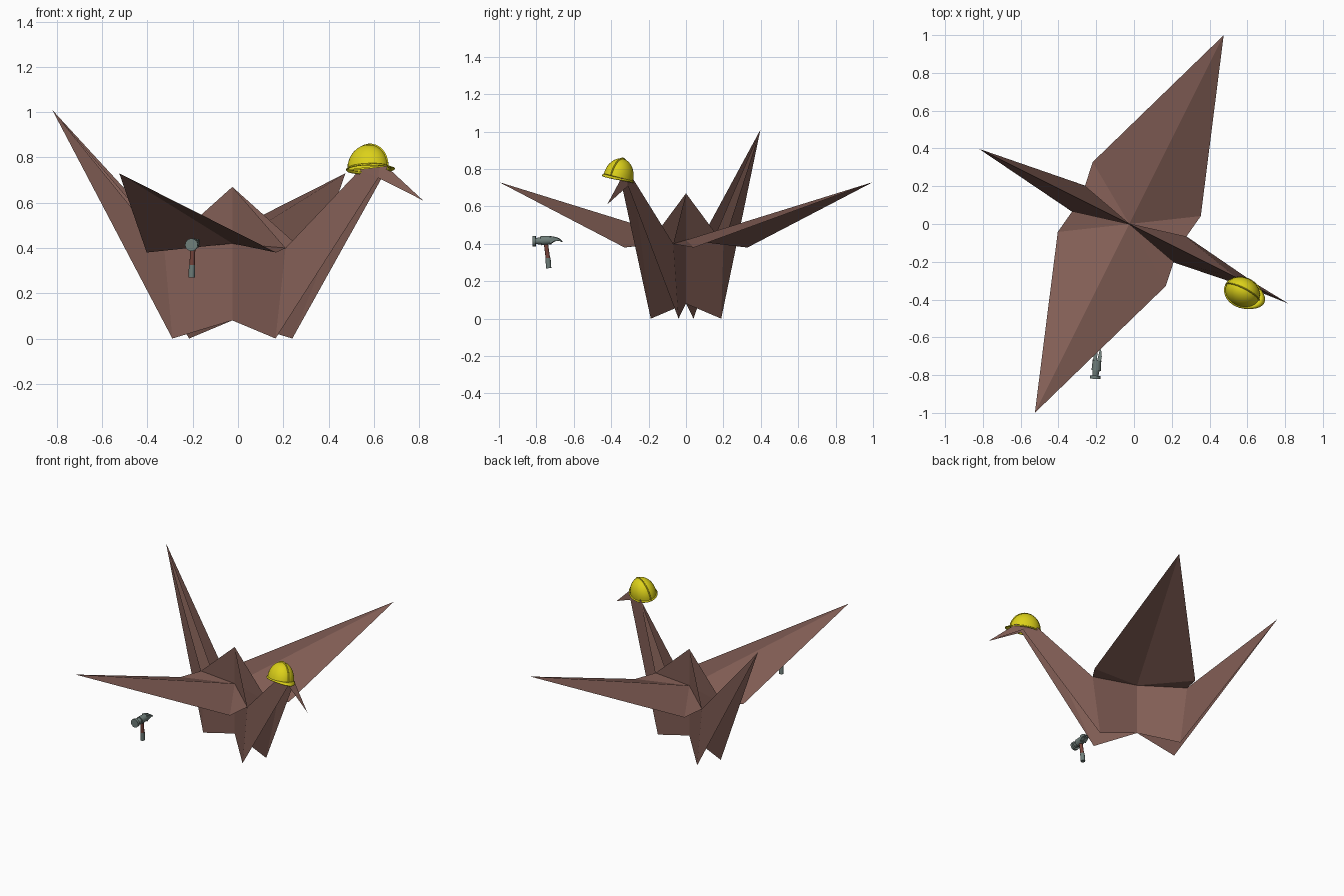
import bpy, bmesh, math
from mathutils import Matrix, Vector

cube = bpy.data.objects.get("Cube")
if cube:
    bpy.data.objects.remove(cube, do_unlink=True)


def material(name, rgb):
    m = bpy.data.materials.new(name)
    m.use_nodes = True
    m.diffuse_color = (*rgb, 1)
    m.node_tree.nodes["Principled BSDF"].inputs["Base Color"].default_value = (*rgb, 1)
    return m


PAPER = material("brown paper", (0.22, 0.11, 0.09))
YELLOW = material("helmet yellow", (0.72, 0.64, 0.01))
STEEL = material("grey steel", (0.16, 0.21, 0.195))
WOOD = material("handle wood", (0.19, 0.06, 0.045))

# Bird frame: u runs toward the head, v toward the left wing
U = Vector((0.894, -0.447, 0))
V = Vector((0.447, 0.894, 0))
FRAME = Matrix((U, V, (0, 0, 1))).transposed().to_4x4()
FRAME.translation = (-0.025, 0, 0)


def finish(name, bm, mat, matrix=None, smooth=False):
    if matrix:
        bm.transform(matrix)
    bmesh.ops.recalc_face_normals(bm, faces=bm.faces)
    mesh = bpy.data.meshes.new(name)
    bm.to_mesh(mesh)
    bm.free()
    mesh.materials.append(mat)
    ob = bpy.data.objects.new(name, mesh)
    bpy.context.collection.objects.link(ob)
    if smooth:
        bpy.ops.object.select_all(action="DESELECT")
        ob.select_set(True)
        bpy.context.view_layer.objects.active = ob
        bpy.ops.object.shade_smooth_by_angle(angle=math.radians(40))
    return ob


def paper(name, faces, u_signs=(1,), v_signs=(1, -1)):
    """Folded sheet: faces mirrored over the given sides."""
    bm = bmesh.new()
    for su in u_signs:
        for sv in v_signs:
            for face in faces:
                bm.faces.new([bm.verts.new((p[0] * su, p[1] * sv, p[2])) for p in face])
    bmesh.ops.remove_doubles(bm, verts=bm.verts, dist=0.0005)
    return finish(name, bm, PAPER, FRAME)


# Shared fold points
foot = (0.255, 0.083, 0)
base = (0.30, 0.074, 0.40)
bottom = (0, 0, 0.08)
middle = (0, 0, 0.42)
peak = (0, 0, 0.67)
corner = (0.32, 0.207, 0.38)
wing_tip = (0, 1.118, 0.73)
tail_tip = (0.89, 0, 1.01)
nape = (0.63, 0, 0.745)
crown = (0.73, 0, 0.787)
cheek = (0.73, 0.018, 0.71)
beak_tip = (0.943, 0, 0.61)

BOTH = (1, -1)
paper("body_sides", [(bottom, foot, base, middle)], BOTH)
paper("back_hump", [(peak, middle, base)], BOTH)
for label, side in (("left", 1), ("right", -1)):
    paper(label + "_wing", [(middle, corner, wing_tip), (middle, base, corner)], BOTH, (side,))
paper("tail", [(foot, tail_tip, base), (foot, bottom, tail_tip)], (-1,))
paper("neck", [(foot, cheek, nape, base), (foot, bottom, nape), (foot, nape, cheek)])
paper("head", [(nape, cheek, crown), (crown, cheek, beak_tip)])

# Helmet frame, tipped a little to one side
up = Vector((0, 0.25, 1)).normalized()
fwd = (U - up * U.dot(up)).normalized()
HELMET = Matrix((fwd, up.cross(fwd), up)).transposed().to_4x4()
HELMET.translation = (0.575, -0.362, 0.753)


def half_ellipsoid(name, size):
    bm = bmesh.new()
    bmesh.ops.create_uvsphere(bm, u_segments=32, v_segments=16, radius=1)
    low = [v for v in bm.verts if v.co.z < -0.01]
    bmesh.ops.delete(bm, geom=low, context="VERTS")
    return finish(name, bm, YELLOW, HELMET @ Matrix.Diagonal((*size, 1)), True)


half_ellipsoid("helmet_shell", (0.095, 0.077, 0.105))
half_ellipsoid("helmet_ridge", (0.1, 0.011, 0.111))

# Helmet brim, longer in front
bm = bmesh.new()
rings = [[], []]
for i in range(32):
    a = 2 * math.pi * i / 32
    c, s = math.cos(a), math.sin(a)
    visor = max(c, 0) ** 2
    rings[0].append(bm.verts.new((0.093 * c, 0.075 * s, 0.004)))
    rings[1].append(bm.verts.new(((0.102 + 0.026 * visor) * c, 0.084 * s, -0.004 - 0.006 * visor)))
for i in range(32):
    j = (i + 1) % 32
    bm.faces.new((rings[0][i], rings[0][j], rings[1][j], rings[1][i]))
brim = finish("helmet_brim", bm, YELLOW, HELMET, True)
brim.modifiers.new("thickness", "SOLIDIFY").thickness = 0.005


def rod(name, start, end, r1, r2, mat):
    a, b = Vector(start), Vector(end)
    bm = bmesh.new()
    bmesh.ops.create_cone(bm, cap_ends=True, segments=16, radius1=r1, radius2=r2, depth=(b - a).length)
    turn = (b - a).to_track_quat("Z", "Y").to_matrix().to_4x4()
    return finish(name, bm, mat, Matrix.Translation((a + b) / 2) @ turn, True)


# Hammer
rod("hammer_handle", (-0.199, -0.750, 0.41), (-0.203, -0.738, 0.32), 0.011, 0.012, WOOD)
rod("hammer_grip", (-0.203, -0.738, 0.325), (-0.205, -0.734, 0.27), 0.014, 0.014, STEEL)
rod("hammer_face", (-0.206, -0.82, 0.414), (-0.205, -0.803, 0.414), 0.028, 0.028, STEEL)
rod("hammer_neck", (-0.205, -0.805, 0.414), (-0.201, -0.77, 0.417), 0.016, 0.02, STEEL)
rod("hammer_socket", (-0.2, -0.775, 0.417), (-0.196, -0.72, 0.42), 0.025, 0.023, STEEL)

# Claw: two curved tapering tines
HAMMER = Matrix.Translation((-0.196, -0.725, 0.42)) @ Matrix.Rotation(-0.15, 4, "Z")
sections = [(0, 0.021, 0.02, 0), (0.025, 0.022, 0.011, 0.006), (0.046, 0.018, 0.006, 0.003), (0.063, 0.012, 0.002, -0.008)]
for label, side in (("left", 1), ("right", -1)):
    bm = bmesh.new()
    previous = None
    for y, w, h, z in sections:
        loop = [bm.verts.new((side * x, y, z + k)) for x, k in ((y * 0.1, -h), (w, -h), (w, h), (y * 0.1, h))]
        if previous:
            for i in range(4):
                j = (i + 1) % 4
                bm.faces.new((previous[i], previous[j], loop[j], loop[i]))
        else:
            bm.faces.new(loop)
        previous = loop
    bm.faces.new(previous)
    finish(label + "_claw", bm, STEEL, HAMMER)
